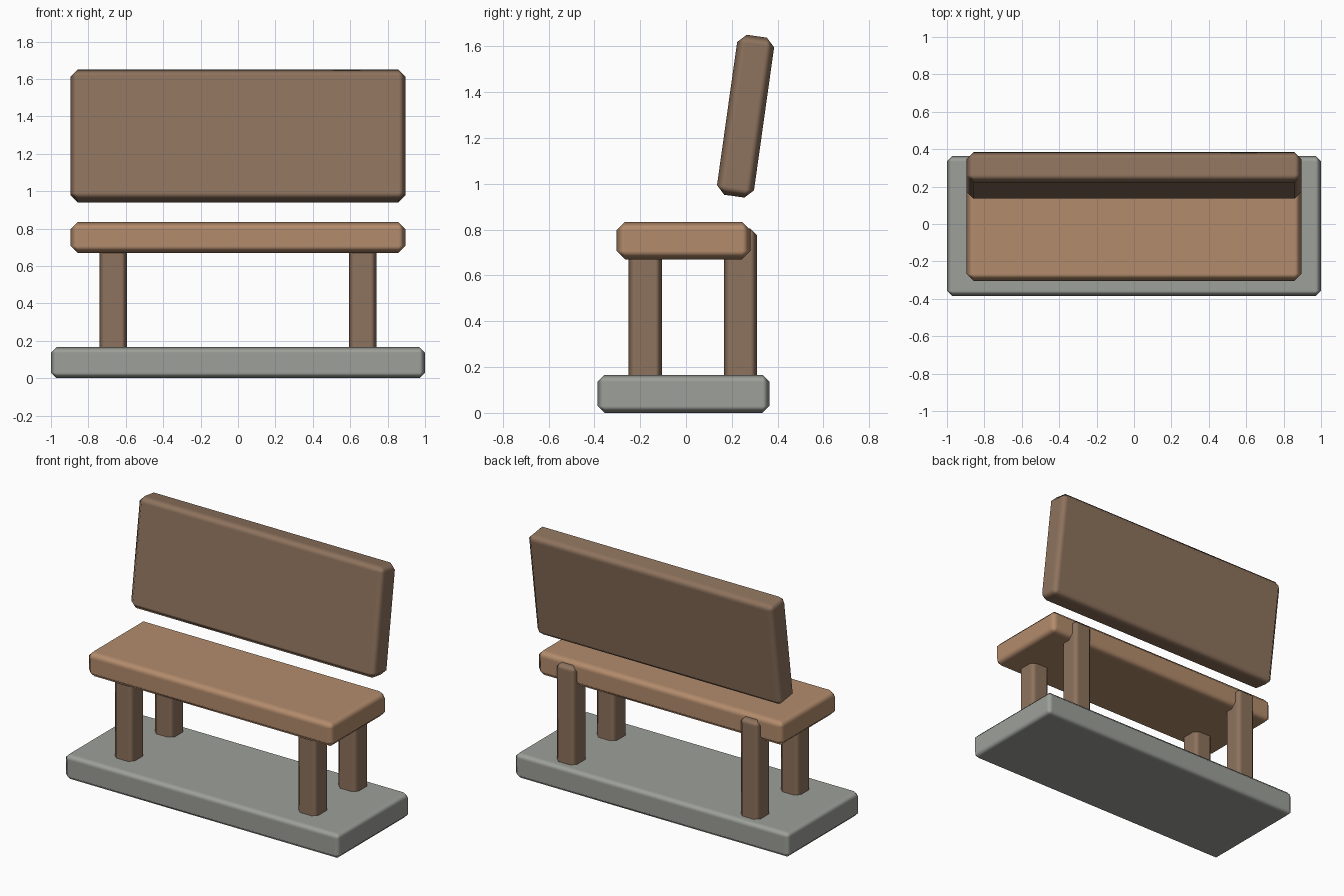
import bpy
from math import radians

if "Cube" in bpy.data.objects:
    bpy.data.objects.remove(bpy.data.objects["Cube"])


def material(name, rgb):
    mat = bpy.data.materials.new(name)
    mat.diffuse_color = (*rgb, 1)
    mat.use_nodes = True
    mat.node_tree.nodes["Principled BSDF"].inputs["Base Color"].default_value = mat.diffuse_color
    return mat


def slab(name, center, size, bevel, mat, tilt=0):
    """Chamfered box with softened edges, tilted about x."""
    bpy.ops.mesh.primitive_cube_add(size=1, location=center)
    ob = bpy.context.object
    ob.name = name
    ob.scale = size
    bpy.ops.object.transform_apply(location=False, rotation=False, scale=True)
    ob.rotation_euler.x = radians(tilt)
    ob.data.materials.append(mat)
    bpy.ops.object.shade_smooth()
    mod = ob.modifiers.new("chamfer", 'BEVEL')
    mod.width = bevel
    mod.segments = 1
    mod.harden_normals = True
    return ob


stone = material("stone", (0.34, 0.35, 0.32))
light_wood = material("light_wood", (0.45, 0.26, 0.15))
dark_wood = material("dark_wood", (0.27, 0.17, 0.11))

# Stone plinth
slab("base", (0, -0.011, 0.083), (2, 0.75, 0.166), 0.03, stone)

# Four legs, the rear pair stepping out behind the seat
for side, x in (("left", -0.667), ("right", 0.667)):
    for row, y in (("front", -0.178), ("back", 0.238)):
        slab(f"{row}_leg_{side}", (x, y, 0.465), (0.145, 0.145, 0.68), 0.03, dark_wood)

# Seat plank
slab("seat", (0, -0.011, 0.752), (1.79, 0.585, 0.164), 0.037, light_wood)

# Reclined backrest
slab("backrest", (0, 0.26, 1.295), (1.79, 0.163, 0.705), 0.037, dark_wood, tilt=-8)
